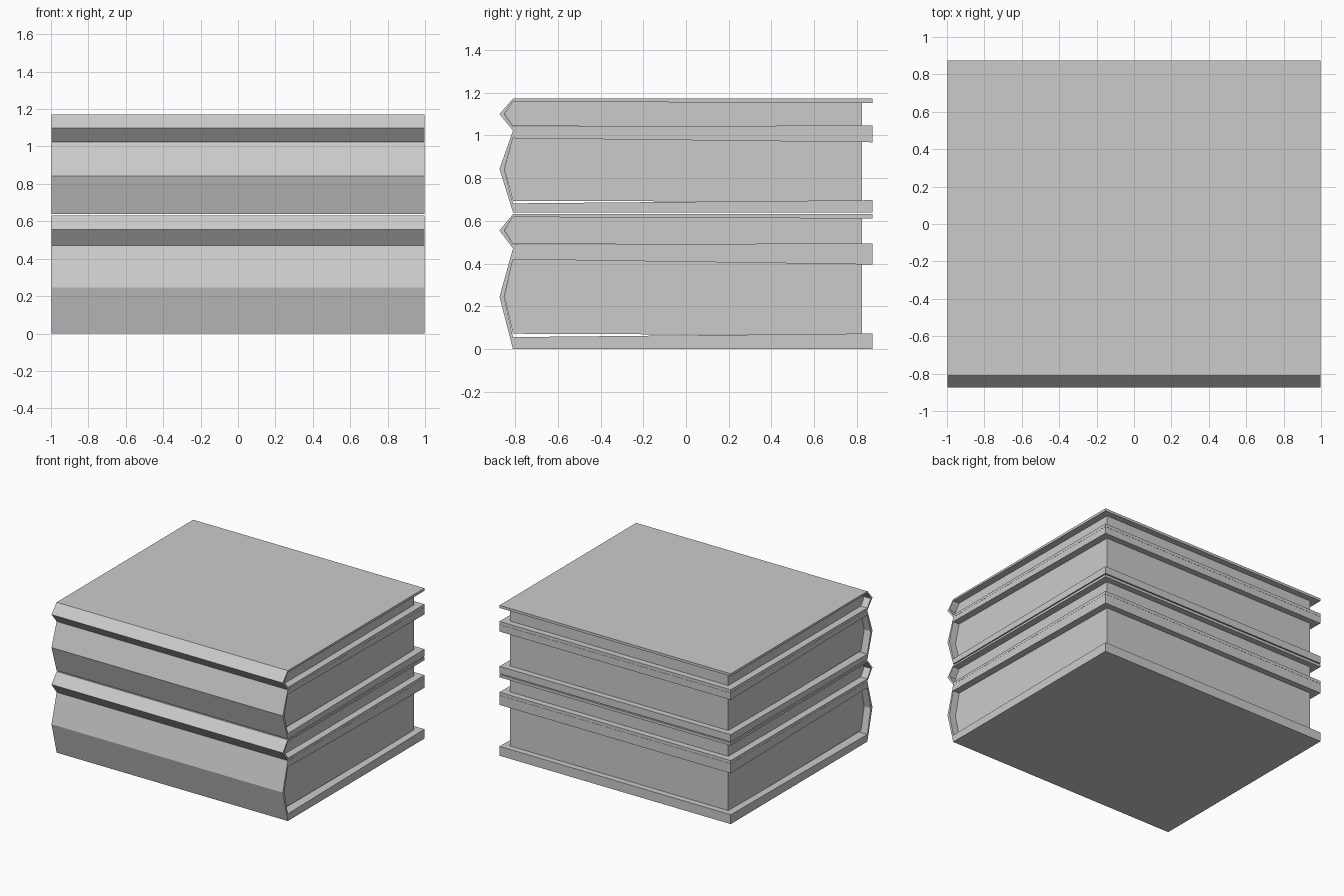
import bpy, bmesh

if "Cube" in bpy.data.objects:
    bpy.data.objects.remove(bpy.data.objects["Cube"])

BACK, HINGE, PEAK = 0.873, -0.81, -0.873   # y of cover edge, spine hinge, spine ridge


def extrude_profile(name, pts, half):
    """Prism from a (y, z) outline, running from x = -half to x = half."""
    bm = bmesh.new()
    face = bm.faces.new([bm.verts.new((-half, y, z)) for y, z in pts])
    new = bmesh.ops.extrude_face_region(bm, geom=[face])["geom"]
    bmesh.ops.translate(bm, vec=(2 * half, 0, 0),
                        verts=[v for v in new if isinstance(v, bmesh.types.BMVert)])
    bmesh.ops.recalc_face_normals(bm, faces=bm.faces)
    mesh = bpy.data.meshes.new(name)
    bm.to_mesh(mesh)
    bm.free()
    ob = bpy.data.objects.new(name, mesh)
    bpy.context.collection.objects.link(ob)
    return ob


def book(i, z0, z1, ridge, low_front, low_back, top_front, top_back, gap):
    # wrap-around cover with a pointed spine; boards thicken towards the back
    extrude_profile(f"book_cover_{i}", [
        (BACK, z0), (HINGE, z0), (PEAK, ridge), (HINGE, z1), (BACK, z1),
        (BACK, top_back), (HINGE, top_front), (PEAK + 0.022, ridge),
        (HINGE, low_front), (BACK, low_back)], 0.997)
    # page block, set back from the cover on three sides
    extrude_profile(f"book_pages_{i}", [
        (0.825, low_back - 0.008), (HINGE, low_front + gap),
        (PEAK + 0.023, ridge), (HINGE, top_front + 0.001),
        (0.825, top_back + 0.001)], 0.942)


# z levels: bottom, top, ridge, lower board inside front/back, upper board inside front/back
book(1, 0.0, 0.47, 0.245, 0.056, 0.073, 0.420, 0.396, 0.016)
book(2, 0.471, 0.632, 0.555, 0.489, 0.495, 0.618, 0.611, 0.004)
book(3, 0.64, 1.022, 0.843, 0.682, 0.697, 0.987, 0.968, 0.012)
book(4, 1.023, 1.172, 1.10, 1.041, 1.047, 1.158, 1.152, 0.003)
